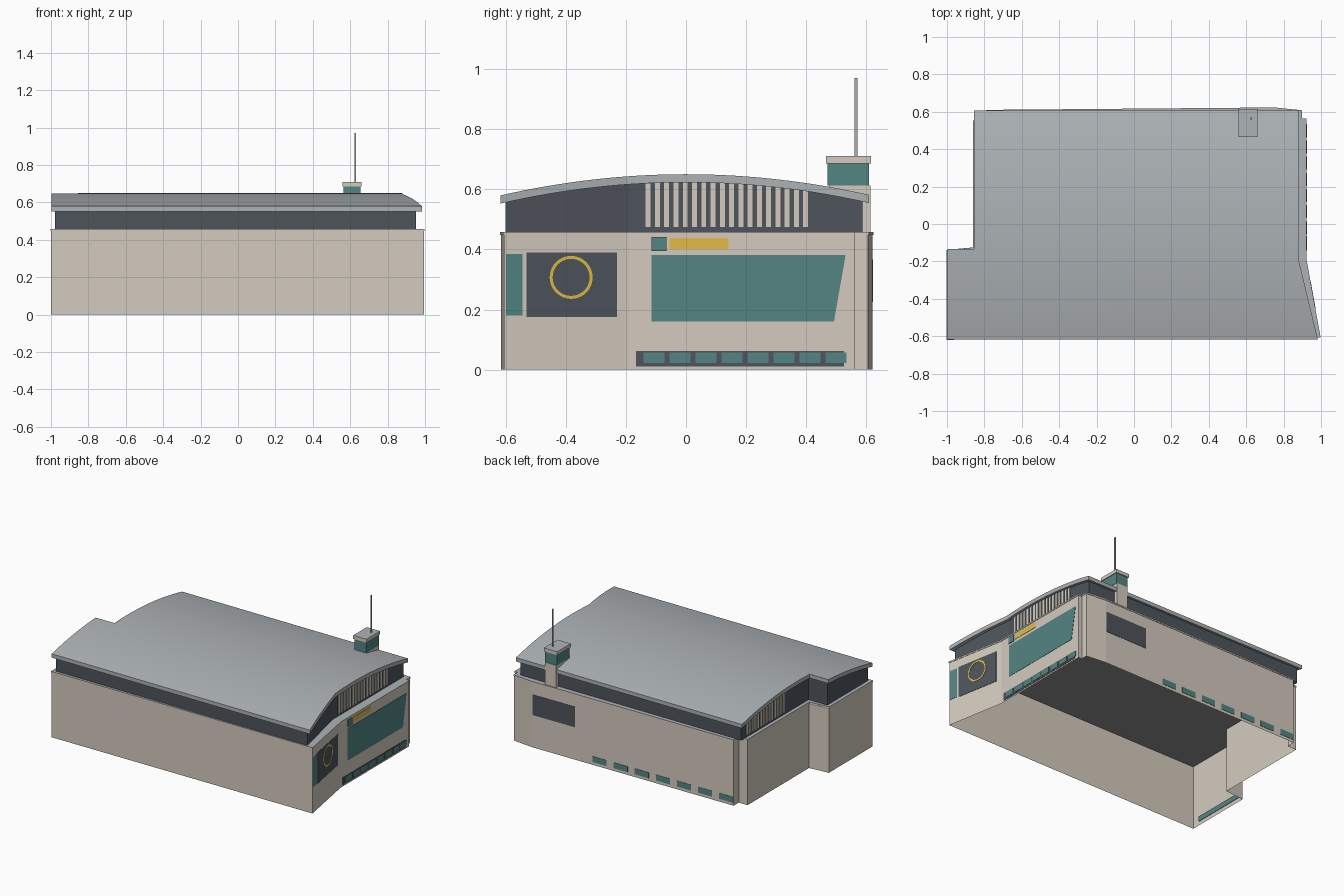
import bpy, bmesh, math

cube = bpy.data.objects.get("Cube")
if cube:
    bpy.data.objects.remove(cube, do_unlink=True)


def material(name, rgb):
    m = bpy.data.materials.new(name)
    m.use_nodes = True
    m.diffuse_color = (*rgb, 1)
    m.node_tree.nodes["Principled BSDF"].inputs["Base Color"].default_value = (*rgb, 1)
    return m


BEIGE = material("beige_stucco", (0.66, 0.6, 0.52))
GRAY = material("roof_gray", (0.42, 0.45, 0.465))
DARK = material("slate_dark", (0.077, 0.09, 0.108))
TEAL = material("teal_glass", (0.085, 0.235, 0.23))
GOLD = material("gold", (0.76, 0.5, 0.06))
FLOOR = material("ceiling_gray", (0.28, 0.28, 0.29))


def finish(name, bm, *mats):
    bmesh.ops.recalc_face_normals(bm, faces=bm.faces)
    me = bpy.data.meshes.new(name)
    bm.to_mesh(me)
    bm.free()
    for m in mats:
        me.materials.append(m)
    ob = bpy.data.objects.new(name, me)
    bpy.context.collection.objects.link(ob)
    return ob


def skin(bm, rings, closed_ends=True):
    """Join successive rings of points with quads."""
    vs = [[bm.verts.new(p) for p in r] for r in rings]
    n = len(vs[0])
    for a, b in zip(vs, vs[1:]):
        for i in range(n):
            j = (i + 1) % n
            bm.faces.new((a[i], a[j], b[j], b[i]))
    if closed_ends:
        bm.faces.new(vs[0])
        bm.faces.new(vs[-1])


def gray_tops(ob):
    for f in ob.data.polygons:
        f.material_index = 1 if f.normal.z > 0.9 else 0


def prism(name, outline, z0, z1, *mats):
    bm = bmesh.new()
    skin(bm, [[(x, y, z) for x, y in outline] for z in (z0, z1)])
    ob = finish(name, bm, *mats)
    if len(mats) > 1:
        gray_tops(ob)
    return ob


def box(name, x0, x1, y0, y1, z0, z1, *mats):
    return prism(name, [(x0, y0), (x1, y0), (x1, y1), (x0, y1)], z0, z1, *mats)


# Walls: open-bottomed shell with a cap ledge and a ceiling inside
outline = [(-1, -0.616), (0.995, -0.605), (0.92, -0.19), (0.92, 0.56),
           (0.895, 0.56), (0.895, 0.605), (0.75, 0.62), (-0.79, 0.607),
           (-0.79, 0.55), (-0.857, 0.55), (-0.857, -0.125), (-1, -0.138)]
bm = bmesh.new()
skin(bm, [[(x, y, z) for x, y in outline] for z in (0, 0.448)], False)
finish("walls", bm, BEIGE)
prism("wall_cap", [(x * 1.003, y * 1.005) for x, y in outline], 0.448, 0.458, BEIGE, GRAY)
prism("ceiling", [(x * 0.998, y * 0.998) for x, y in outline], 0.443, 0.447, FLOOR)


# Barrel roof and the dark upper storey that follows its curve
def arc(y):
    return 0.65 - 0.07 * (y / 0.615) ** 2


def east_edge(y, x_main, x_corner):
    t = max(0, (-0.19 - y) / 0.415)
    return x_main + (x_corner - x_main) * t


def barrel(name, y0, y1, notch, wests, easts, drop, bottom, mat):
    ys = [y0 + (y1 - y0) * i / 32 for i in range(33)] + [-0.19]
    rows = [(y, wests[0] if y < notch else wests[1]) for y in ys]
    rows += [(notch, wests[0]), (notch + 0.0005, wests[1])]
    rings = []
    for y, w in sorted(rows):
        e, top = east_edge(y, *easts), arc(y) - drop
        z = top - 0.027 if bottom is None else bottom
        rings.append([(w, y, top), (e, y, top), (e, y, z), (w, y, z)])
    bm = bmesh.new()
    skin(bm, rings)
    return finish(name, bm, mat)


roof = barrel("roof", -0.617, 0.608, -0.135, (-0.998, -0.855), (0.88, 0.98), 0, None, GRAY)
barrel("upper_storey", -0.6, 0.587, -0.152, (-0.978, -0.835), (0.86, 0.953), 0.025, 0.457, DARK)
bpy.ops.object.select_all(action='DESELECT')
roof.select_set(True)
bpy.context.view_layer.objects.active = roof
bpy.ops.object.shade_smooth_by_angle(angle=math.radians(25))

# Louvre fins on both ends of the upper storey
for side, x, start, count in (("east", 0.86, -0.134, 18), ("west", -0.839, 0.12, 14)):
    for i in range(count):
        y = start + i * 0.0308
        box(f"{side}_fin_{i + 1}", x, x + 0.004, y, y + 0.0165, 0.475, arc(y) - 0.027, BEIGE)


# Thin plates: u runs along the wall, v is height, d is distance off the wall
def east(u, v, d):
    return (east_edge(u, 0.92, 0.995) + d, u, v)


def north(u, v, d):
    y = 0.607 + (u + 0.79) * 0.013 / 1.54
    return (u, y + d, v)


def west_inside(u, v, d):
    return (-1 + d, u, v)


def plate(name, wall, pts, mat, d0=0.0, d1=0.002):
    bm = bmesh.new()
    skin(bm, [[wall(u, v, d) for u, v in pts] for d in (d0, d1)])
    return finish(name, bm, mat)


def rect(u0, u1, v0, v1):
    return [(u0, v0), (u1, v0), (u1, v1), (u0, v1)]


# East facade
plate("corner_window", east, rect(-0.598, -0.543, 0.18, 0.385), TEAL)
plate("emblem_panel", east, rect(-0.53, -0.23, 0.175, 0.39), DARK)
plate("sign_square", east, rect(-0.115, -0.065, 0.395, 0.442), TEAL, 0.0, 0.005)
plate("sign_bar", east, rect(-0.055, 0.142, 0.402, 0.438), GOLD)
plate("main_window", east, [(-0.115, 0.16), (0.492, 0.16), (0.531, 0.382), (-0.115, 0.382)], TEAL)
plate("base_strip", east, rect(-0.167, 0.525, 0.01, 0.062), DARK)
for i in range(8):
    u = -0.142 + i * 0.0865
    plate(f"base_window_{i + 1}", east, rect(u, u + 0.07, 0.022, 0.057), TEAL, 0.0, 0.0038)

# Gold ring on the emblem panel
bm = bmesh.new()
rings = []
for i in range(41):
    a = math.tau * i / 40
    rings.append([east(-0.382 + r * math.cos(a), 0.307 + r * math.sin(a), d)
                  for r, d in ((0.0615, 0.001), (0.0715, 0.001), (0.0715, 0.0038), (0.0615, 0.0038))])
skin(bm, rings, False)
bmesh.ops.remove_doubles(bm, verts=bm.verts, dist=0.00001)
finish("emblem_ring", bm, GOLD)

# North facade and the low strip inside the west wing
plate("north_panel", north, rect(0.42, 0.744, 0.225, 0.367), DARK)
for i in range(7):
    u = 0.285 - i * 0.161
    plate(f"north_window_{i + 1}", north, rect(u - 0.107, u, 0.02, 0.06), TEAL)
plate("west_strip", west_inside, rect(-0.56, -0.17, 0.025, 0.06), TEAL, 0.003, 0.006)

# Lookout tower with mast
box("tower_base", 0.567, 0.653, 0.475, 0.614, 0.456, 0.612, BEIGE)
box("tower_glass", 0.565, 0.655, 0.47, 0.609, 0.612, 0.686, TEAL)
box("tower_cap", 0.558, 0.66, 0.465, 0.615, 0.686, 0.71, BEIGE, GRAY)
box("mast", 0.623, 0.631, 0.56, 0.57, 0.708, 0.97, GRAY)
